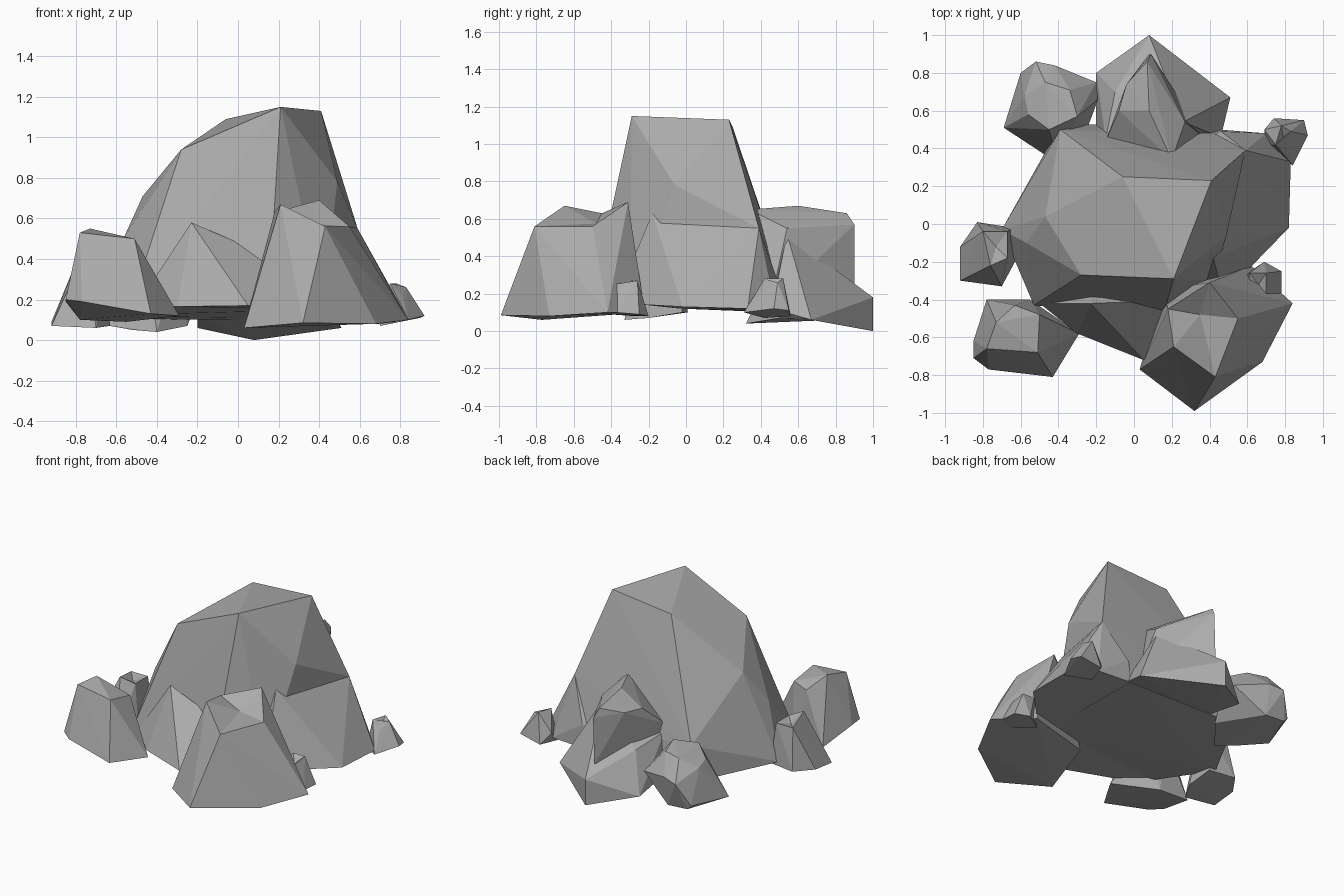
import bpy, bmesh

# Dark stone grey shared by all rocks
stone = bpy.data.materials.new("stone_grey")
stone.diffuse_color = (0.41, 0.41, 0.41, 1)


def rock(name, points, dip=None, merge=()):
    """Faceted boulder: hull of a few corners; dip sinks the crown to a point."""
    bm = bmesh.new()
    for p in points:
        bm.verts.new(p)
    bmesh.ops.convex_hull(bm, input=bm.verts)
    loose = [v for v in bm.verts if not v.link_faces]
    bmesh.ops.delete(bm, geom=loose, context='VERTS')
    bmesh.ops.recalc_face_normals(bm, faces=bm.faces)
    if dip:
        bm.normal_update()
        crown = [f for f in bm.faces if f.normal.z > 0.7]
        bmesh.ops.delete(bm, geom=crown, context='FACES')
        rim = [e for e in bm.edges if e.is_boundary]
        centre = bm.verts.new(dip)
        for e in rim:
            bm.faces.new((e.verts[0], e.verts[1], centre))
        bmesh.ops.recalc_face_normals(bm, faces=bm.faces)
    me = bpy.data.meshes.new(name)
    bm.to_mesh(me)
    bm.free()
    me.materials.append(stone)
    ob = bpy.data.objects.new(name, me)
    bpy.context.collection.objects.link(ob)
    for part in merge:
        mod = ob.modifiers.new("merge", 'BOOLEAN')
        mod.operation = 'UNION'
        mod.solver = 'EXACT'
        mod.object = part
        part.hide_render = True
        part.hide_set(True)
    return ob


# Large central boulder with a flared toe at the front and a skirt on the right
toe = rock("main_boulder_toe", [
    (-0.23, -0.42, 0.58), (0.05, -0.72, 0.17), (-0.30, -0.58, 0.165),
    (0.45, -0.45, 0.15), (-0.50, -0.42, 0.17), (0.30, -0.40, 0.35),
    (-0.2, -0.2, 0.16), (0.2, -0.2, 0.16)])
skirt = rock("main_boulder_skirt", [
    (0.42, -0.18, 0.63), (0.59, 0.39, 0.55), (0.83, 0.33, 0.12), (0.82, -0.02, 0.13),
    (0.47, -0.38, 0.15), (0.70, 0.48, 0.11), (0.46, 0.49, 0.27), (0.45, 0.50, 0.11),
    (0.1, 0.3, 0.13), (0.1, -0.3, 0.16), (0.2, 0.1, 0.6)])
rock("main_boulder", [
    (-0.28, -0.27, 0.94), (-0.06, 0.25, 1.09), (0.21, -0.29, 1.15), (0.41, 0.23, 1.13),
    (0.49, -0.06, 0.78), (0.42, -0.18, 0.63), (-0.47, 0.04, 0.71), (-0.57, -0.1, 0.49),
    (-0.39, 0.50, 0.35), (0.59, 0.39, 0.55), (0.46, 0.47, 0.28), (0.45, 0.50, 0.105),
    (0.42, -0.30, 0.15), (-0.70, -0.03, 0.12), (-0.53, -0.43, 0.17), (-0.30, 0.53, 0.10),
    (-0.42, 0.47, 0.10), (0.15, -0.50, 0.17)], merge=(toe, skirt))

# Front right rock with a hollow crown
rock("front_right_rock", [
    (0.03, -0.77, 0.06), (0.32, -0.99, 0.085), (0.68, -0.73, 0.08), (0.84, -0.42, 0.10),
    (0.62, -0.22, 0.10), (0.15, -0.35, 0.10), (0.18, -0.45, 0.63), (0.21, -0.65, 0.67),
    (0.43, -0.81, 0.56), (0.55, -0.50, 0.56), (0.40, -0.31, 0.69), (0.47, -0.36, 0.60)],
    dip=(0.35, -0.48, 0.575))

# Front left rock
rock("front_left_rock", [
    (-0.78, -0.40, 0.10), (-0.85, -0.62, 0.19), (-0.85, -0.71, 0.20), (-0.77, -0.77, 0.19),
    (-0.43, -0.81, 0.13), (-0.29, -0.58, 0.12), (-0.55, -0.40, 0.09), (-0.78, -0.66, 0.53),
    (-0.73, -0.52, 0.55), (-0.51, -0.68, 0.50), (-0.63, -0.43, 0.45), (-0.50, -0.48, 0.46)])

# Back left rock, rounded with a narrow base
rock("back_left_rock", [
    (-0.69, 0.51, 0.08), (-0.60, 0.80, 0.10), (-0.57, 0.80, 0.07), (-0.42, 0.80, 0.06),
    (-0.52, 0.86, 0.25), (-0.42, 0.84, 0.27), (-0.20, 0.75, 0.22), (-0.19, 0.66, 0.22),
    (-0.25, 0.50, 0.07), (-0.52, 0.40, 0.05), (-0.40, 0.32, 0.04), (-0.58, 0.68, 0.32),
    (-0.47, 0.75, 0.38), (-0.34, 0.71, 0.38), (-0.30, 0.57, 0.40), (-0.45, 0.50, 0.39),
    (-0.56, 0.58, 0.34)])

# Back rock: tall body rising from a wider foot with a sloping underside
foot = rock("back_rock_foot", [
    (-0.20, 0.80, 0.06), (0.08, 1.00, 0.0), (0.08, 1.00, 0.18), (0.08, 0.88, 0.26),
    (0.51, 0.67, 0.06), (0.46, 0.46, 0.12), (-0.20, 0.46, 0.12), (0.26, 0.54, 0.52),
    (-0.15, 0.45, 0.37), (-0.10, 0.70, 0.32)])
rock("back_rock", [
    (0.09, 0.90, 0.57), (0.08, 0.90, 0.25), (0.07, 0.86, 0.63), (0.08, 0.60, 0.67),
    (0.20, 0.34, 0.65), (-0.04, 0.74, 0.58), (-0.08, 0.60, 0.57), (-0.15, 0.44, 0.42),
    (0.27, 0.54, 0.55), (0.10, 0.36, 0.14), (0.38, 0.45, 0.14), (-0.12, 0.50, 0.14)],
    merge=(foot,))

# Small stones around the edge
rock("left_stone", [
    (-0.92, -0.12, 0.09), (-0.92, -0.30, 0.07), (-0.70, -0.33, 0.06), (-0.63, -0.20, 0.07),
    (-0.64, -0.02, 0.10), (-0.83, 0.01, 0.10), (-0.86, -0.25, 0.14), (-0.80, -0.04, 0.38),
    (-0.67, -0.04, 0.38), (-0.67, -0.18, 0.38), (-0.76, -0.22, 0.42)],
    dip=(-0.73, -0.12, 0.36))
rock("back_right_stone", [
    (0.70, 0.42, 0.07), (0.84, 0.31, 0.10), (0.92, 0.47, 0.12), (0.90, 0.55, 0.11),
    (0.74, 0.56, 0.08), (0.69, 0.50, 0.15), (0.75, 0.42, 0.28), (0.78, 0.52, 0.28),
    (0.83, 0.49, 0.26), (0.81, 0.41, 0.22)], dip=(0.79, 0.46, 0.24))
rock("right_stone", [
    (0.57, -0.28, 0.08), (0.69, -0.20, 0.08), (0.78, -0.25, 0.09), (0.78, -0.38, 0.10),
    (0.68, -0.41, 0.09), (0.61, -0.38, 0.26), (0.61, -0.26, 0.27), (0.70, -0.26, 0.27),
    (0.70, -0.39, 0.25)], dip=(0.66, -0.32, 0.23))
